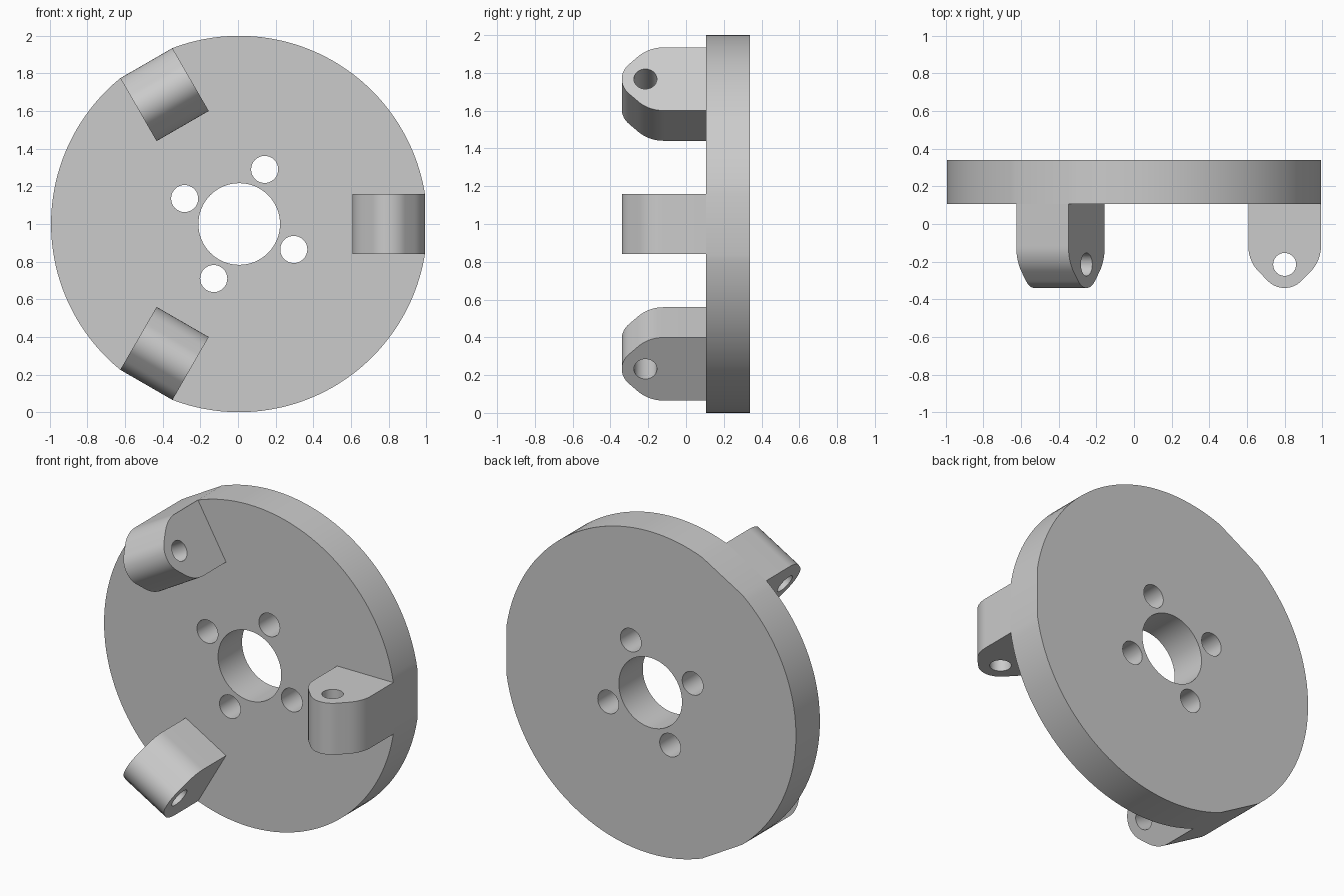
import bpy, bmesh
from math import sin, cos, pi, radians, asin, sqrt

if "Cube" in bpy.data.objects:
    bpy.data.objects.remove(bpy.data.objects["Cube"])

# One plain grey for everything
grey = bpy.data.materials.new("plain_grey")
grey.use_nodes = True
grey.diffuse_color = (0.6, 0.6, 0.6, 1)
grey.node_tree.nodes["Principled BSDF"].inputs["Base Color"].default_value = (0.6, 0.6, 0.6, 1)

R = 1.0              # disc radius
HALF_W = 0.16        # half width of a lug
FLAT = sqrt(R * R - HALF_W ** 2)   # rim flat that carries each lug
CENTRE_X = (R - FLAT) / 2
FRONT, BACK = 0.105, 0.34


def arc(cx, cy, r, a0, a1, n):
    return [(cx + r * cos(a0 + (a1 - a0) * i / n),
             cy + r * sin(a0 + (a1 - a0) * i / n)) for i in range(n + 1)]


def circle(cx, cy, r, n=48):
    return arc(cx, cy, r, 0, 2 * pi, n)[:-1]


def plate(name, outlines, half_depth, location, rotation):
    """Extrude a filled outline with holes into a smooth-shaded solid."""
    curve = bpy.data.curves.new(name + "_outline", 'CURVE')
    curve.dimensions = '2D'
    curve.fill_mode = 'BOTH'
    curve.extrude = half_depth
    for pts in outlines:
        s = curve.splines.new('POLY')
        s.points.add(len(pts) - 1)
        for p, (x, y) in zip(s.points, pts):
            p.co = (x, y, 0, 1)
        s.use_cyclic_u = True
    temp = bpy.data.objects.new(name + "_outline", curve)
    bpy.context.collection.objects.link(temp)
    dg = bpy.context.evaluated_depsgraph_get()
    mesh = bpy.data.meshes.new_from_object(temp.evaluated_get(dg))
    bpy.data.objects.remove(temp)
    bpy.data.curves.remove(curve)

    # Weld the caps to the walls
    bm = bmesh.new()
    bm.from_mesh(mesh)
    bmesh.ops.remove_doubles(bm, verts=bm.verts, dist=1e-5)
    bmesh.ops.recalc_face_normals(bm, faces=bm.faces)
    bm.to_mesh(mesh)
    bm.free()
    mesh.materials.clear()
    mesh.materials.append(grey)
    mesh.name = name
    obj = bpy.data.objects.new(name, mesh)
    bpy.context.collection.objects.link(obj)
    obj.location = location
    obj.rotation_euler = rotation
    bpy.ops.object.select_all(action='DESELECT')
    obj.select_set(True)
    bpy.context.view_layer.objects.active = obj
    bpy.ops.object.shade_smooth_by_angle(angle=radians(30))
    return obj


# Disc: round rim with three flats, a centre bore and four bolt holes
gap = asin(HALF_W / R)
third = 2 * pi / 3
rim = []
for k in range(3):
    rim += arc(0, 0, R, k * third + gap, (k + 1) * third - gap, 40)
bolts = [circle(0.32 * cos(a), 0.32 * sin(a), 0.072, 32)
         for a in (radians(65) + k * pi / 2 for k in range(4))]
plate("disc", [rim, circle(0, 0, 0.217, 64)] + bolts, (BACK - FRONT) / 2,
      (CENTRE_X, (FRONT + BACK) / 2, 1), (pi / 2, 0, 0))

# Lugs: rounded shoulders, short slopes and a round tip about the pin hole
LUG_R = 0.193
mid = FLAT - LUG_R
tip_y = -0.215
profile = [(mid - LUG_R, FRONT)]
profile += arc(mid, -0.118, LUG_R, pi, 1.25 * pi, 10)
profile += arc(mid, tip_y, 0.125, 1.25 * pi, 1.75 * pi, 16)
profile += arc(mid, -0.118, LUG_R, 1.75 * pi, 2 * pi, 10)
profile += [(FLAT, FRONT)]
for k, name in enumerate(("left_lug", "upper_right_lug", "lower_right_lug")):
    plate(name, [profile, circle(mid, tip_y, 0.061, 32)], HALF_W,
          (CENTRE_X, 0, 1), (0, -k * third, 0))
